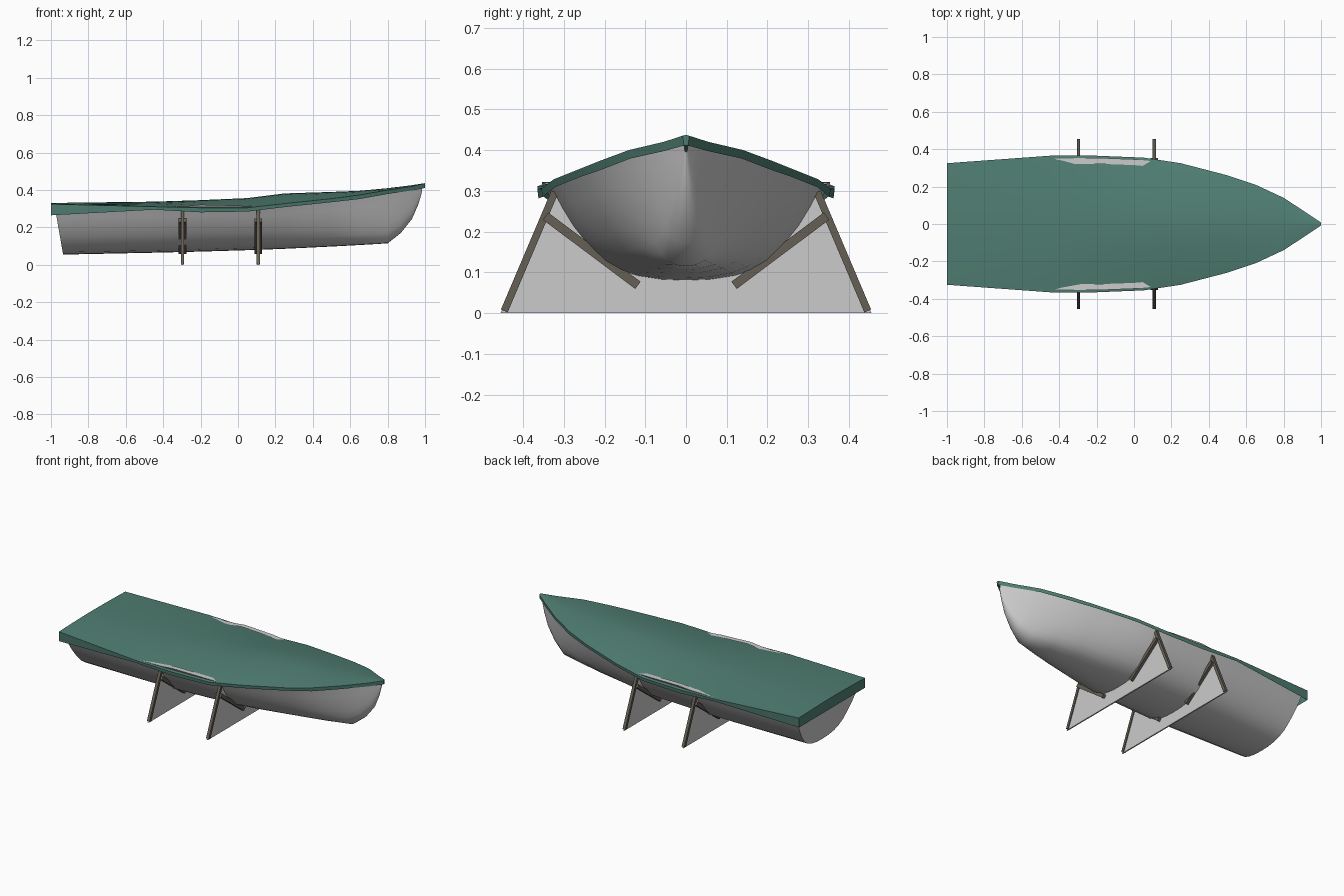
import bpy, bmesh, math
from mathutils import Vector

if "Cube" in bpy.data.objects:
    bpy.data.objects.remove(bpy.data.objects["Cube"])


def material(name, rgb):
    m = bpy.data.materials.new(name)
    m.diffuse_color = (*rgb, 1)
    m.use_nodes = True
    m.node_tree.nodes["Principled BSDF"].inputs["Base Color"].default_value = m.diffuse_color
    return m


GREEN = material("cover_green", (0.08, 0.21, 0.17))
WOOD = material("trestle_wood", (0.13, 0.115, 0.09))


def finish(name, bm, mat=None, smooth=None):
    bmesh.ops.remove_doubles(bm, verts=bm.verts, dist=1e-5)
    bmesh.ops.recalc_face_normals(bm, faces=bm.faces)
    me = bpy.data.meshes.new(name)
    bm.to_mesh(me)
    bm.free()
    ob = bpy.data.objects.new(name, me)
    bpy.context.collection.objects.link(ob)
    if mat:
        me.materials.append(mat)
    if smooth:
        bpy.ops.object.select_all(action='DESELECT')
        ob.select_set(True)
        bpy.context.view_layer.objects.active = ob
        bpy.ops.object.shade_smooth_by_angle(angle=math.radians(smooth))
    return ob


def loft(name, sections, mat=None, smooth=35):
    """Skin half sections (centreline first), mirrored over y, first one capped."""
    bm = bmesh.new()
    rings = []
    for half in sections:
        full = [(x, -y, z) for x, y, z in reversed(half[1:])] + half
        rings.append([bm.verts.new(p) for p in full])
    for a, b in zip(rings, rings[1:]):
        for i in range(len(a) - 1):
            bm.faces.new((a[i], a[i + 1], b[i + 1], b[i]))
    bm.faces.new(rings[0])
    return finish(name, bm, mat, smooth)


# Hull: x, half beam, sheer height, keel height
stations = [
    (-0.98, 0.312, 0.312, 0.055), (-0.45, 0.350, 0.312, 0.065),
    (-0.28, 0.352, 0.314, 0.069), (-0.20, 0.354, 0.322, 0.071),
    (0.00, 0.346, 0.317, 0.077), (0.10, 0.336, 0.312, 0.080),
    (0.25, 0.311, 0.330, 0.086), (0.50, 0.246, 0.350, 0.098),
    (0.65, 0.196, 0.367, 0.106), (0.80, 0.127, 0.390, 0.115),
    (0.87, 0.086, 0.400, 0.170), (0.93, 0.046, 0.410, 0.245),
    (0.965, 0.020, 0.414, 0.325), (0.985, 0.005, 0.416, 0.395)]
shape = [(0, 0), (0.18, 0.01), (0.36, 0.05), (0.48, 0.11), (0.60, 0.21), (0.72, 0.38),
         (0.83, 0.58), (0.91, 0.77), (0.97, 0.93), (1, 1), (0.91, 1.0)]
sections = []
for x, b, zs, zk in stations:
    rake = 0.045 if x < -0.9 else 0
    sections.append([(x + rake * (1 - v), b * u, zk + (zs - zk) * v) for u, v in shape])
loft("hull", sections)

# Fabric cover: x, half width, ridge height, edge height, hem height
cover = [
    (-1.00, 0.325, 0.331, 0.325, 0.265), (-0.45, 0.365, 0.338, 0.311, 0.295),
    (-0.20, 0.365, 0.346, 0.305, 0.281), (0.05, 0.355, 0.357, 0.305, 0.285),
    (0.25, 0.325, 0.382, 0.328, 0.309), (0.50, 0.260, 0.390, 0.354, 0.335),
    (0.65, 0.210, 0.396, 0.374, 0.352), (0.80, 0.140, 0.410, 0.400, 0.379),
    (0.93, 0.055, 0.426, 0.420, 0.398), (1.00, 0.008, 0.437, 0.435, 0.411)]
sections = []
for x, b, zr, ze, zb in cover:
    half = [(x, b * t, zr - (zr - ze) * t ** 1.6) for t in (0, 0.2, 0.4, 0.6, 0.8, 0.93, 1)]
    half.append((x, b - 0.003, zb))
    sections.append(half)
cover_ob = loft("cover", sections, GREEN)
# Close the small fold at the bow tip
bm = bmesh.new()
bm.from_mesh(cover_ob.data)
bm.verts.ensure_lookup_table()
tip = sorted([v for v in bm.verts if v.co.x > 0.999], key=lambda v: (v.co.y > 0, v.co.z if v.co.y < 0 else -v.co.z))
bmesh.ops.contextual_create(bm, geom=tip)
bm.to_mesh(cover_ob.data)
bm.free()


def bar(name, a, b, wx, t):
    """Square timber from a to b, lying in a plane of constant x."""
    a, b = Vector(a), Vector(b)
    d = (b - a).normalized()
    n = Vector((0, -d.z, d.y)) * t / 2
    s = Vector((wx / 2, 0, 0))
    bm = bmesh.new()
    rings = [[bm.verts.new(p + o) for o in (n + s, n - s, -n - s, -n + s)] for p in (a, b)]
    for i in range(4):
        j = (i + 1) % 4
        bm.faces.new((rings[0][i], rings[0][j], rings[1][j], rings[1][i]))
    bm.faces.new(rings[0])
    bm.faces.new(rings[1])
    return finish(name, bm, WOOD)


# Trestles: flat panel, two splayed legs and two braces each
for label, x in (("rear", -0.297), ("front", 0.108)):
    bm = bmesh.new()
    outline = [(-0.455, 0), (0.455, 0), (0.325, 0.298), (-0.325, 0.298)]
    face = bm.faces.new([bm.verts.new((x - 0.004, y, z)) for y, z in outline])
    ext = bmesh.ops.extrude_face_region(bm, geom=[face])
    bmesh.ops.translate(bm, vec=(0.008, 0, 0),
                        verts=[v for v in ext["geom"] if isinstance(v, bmesh.types.BMVert)])
    finish(label + "_trestle_panel", bm)
    for side, s in (("left", 1), ("right", -1)):
        bar(f"{label}_{side}_leg", (x, s * 0.446, 0.005), (x, s * 0.322, 0.297), 0.018, 0.018)
        bar(f"{label}_{side}_brace", (x, s * 0.118, 0.068), (x, s * 0.345, 0.238), 0.042, 0.022)
